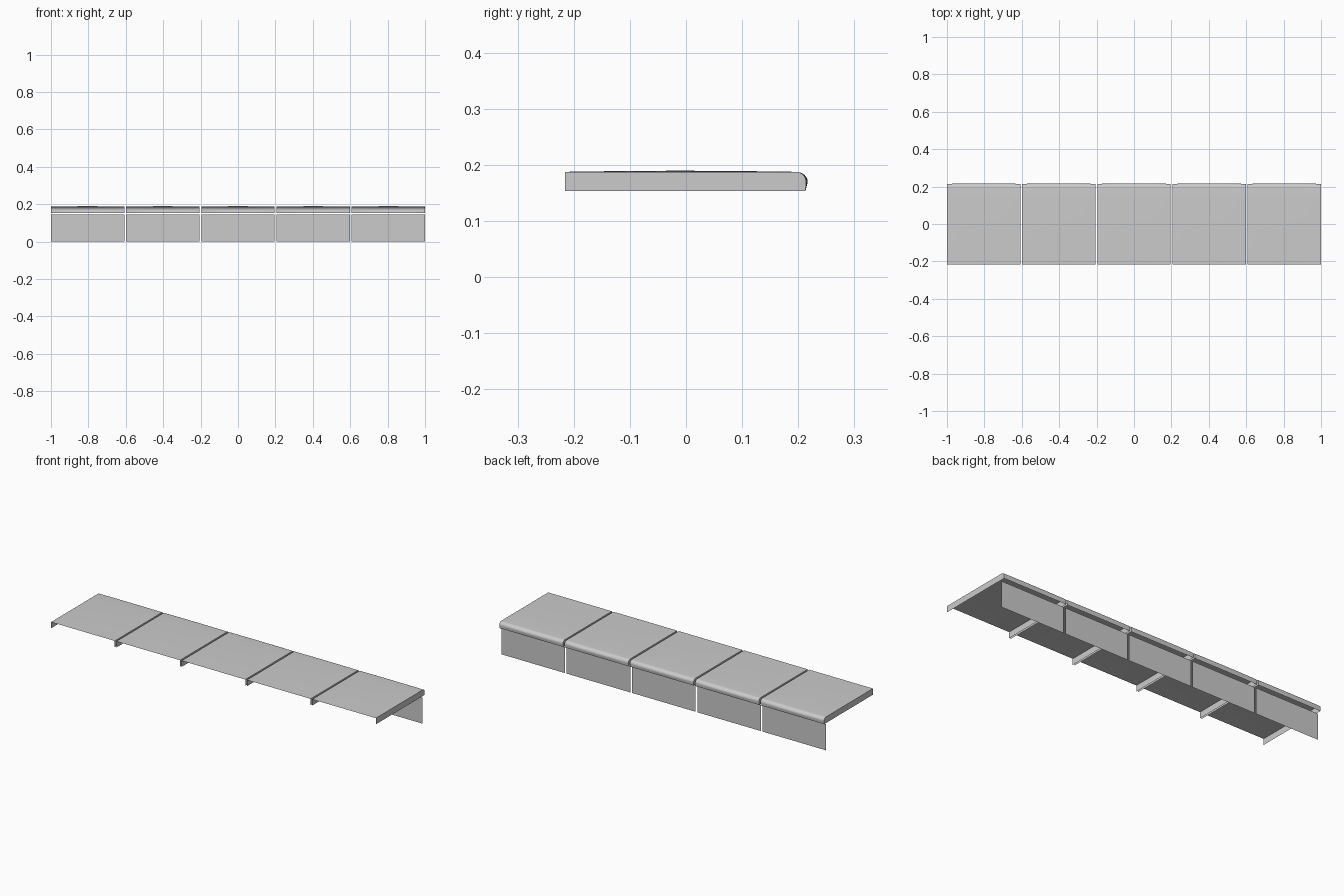
import bpy, bmesh, math

if "Cube" in bpy.data.objects:
    bpy.data.objects.remove(bpy.data.objects["Cube"])

COUNT, PITCH, WIDTH = 5, 0.402, 0.392
FRONT, BACK, BASE, TOP = -0.216, 0.214, 0.153, 0.1875
RADIUS, COLUMNS = 0.018, 12

stone = bpy.data.materials.new("grey stone")
stone.use_nodes = True
stone.diffuse_color = (0.6, 0.6, 0.6, 1)
stone.node_tree.nodes["Principled BSDF"].inputs["Base Color"].default_value = (0.6, 0.6, 0.6, 1)


def finish(bm, name, x):
    mesh = bpy.data.meshes.new(name)
    bm.to_mesh(mesh)
    bm.free()
    mesh.materials.append(stone)
    obj = bpy.data.objects.new(name, mesh)
    obj.location.x = x
    bpy.context.collection.objects.link(obj)
    return obj


def tread_profile(crown):
    """Flat top running into a rounded nosing, with a slightly worn crown."""
    points = []
    for i in range(7):
        t = i / 6
        y = FRONT + t * (BACK - RADIUS - FRONT)
        points.append((y, TOP + 0.002 * crown * math.sin(math.pi * t)))
    for i in range(1, 9):
        a = math.pi / 2 * i / 8
        points.append((BACK - RADIUS + RADIUS * math.sin(a) + 0.003 * crown * math.sin(a),
                       TOP - RADIUS + RADIUS * math.cos(a)))
    points.append((BACK - 0.001, BASE))
    return points


def make_tread(index, x):
    # Open shell: top, back nosing and two side walls
    bm = bmesh.new()
    rows = []
    for c in range(COLUMNS + 1):
        u = c / COLUMNS
        crown = math.sin(math.pi * u) ** 0.5 if 0 < c < COLUMNS else 0
        rows.append([bm.verts.new(((u - 0.5) * WIDTH, y, z)) for y, z in tread_profile(crown)])
    for left, right in zip(rows, rows[1:]):
        for i in range(len(left) - 1):
            bm.faces.new((left[i], right[i], right[i + 1], left[i + 1]))
    for row, side in ((rows[0], -1), (rows[-1], 1)):
        corner = bm.verts.new((side * WIDTH / 2, FRONT, BASE))
        loop = row + [corner]
        bm.faces.new(loop if side < 0 else loop[::-1])
    bmesh.ops.recalc_face_normals(bm, faces=bm.faces)
    bm.faces.ensure_lookup_table()
    if bm.faces[0].normal.z < 0:
        bmesh.ops.reverse_faces(bm, faces=bm.faces)
    obj = finish(bm, f"tread_{index}", x)
    bpy.ops.object.select_all(action="DESELECT")
    obj.select_set(True)
    bpy.context.view_layer.objects.active = obj
    bpy.ops.object.shade_smooth_by_angle(angle=math.radians(40))


def make_riser(index, x):
    # Thin upright panel below the nosing, facing the back
    bm = bmesh.new()
    w, y, height = WIDTH / 2, 0.195, 0.145
    bm.faces.new([bm.verts.new(p) for p in ((w, y, 0), (-w, y, 0), (-w, y, height), (w, y, height))])
    finish(bm, f"riser_{index}", x)


for n in range(COUNT):
    centre = (n - (COUNT - 1) / 2) * PITCH
    make_tread(n + 1, centre)
    make_riser(n + 1, centre)
